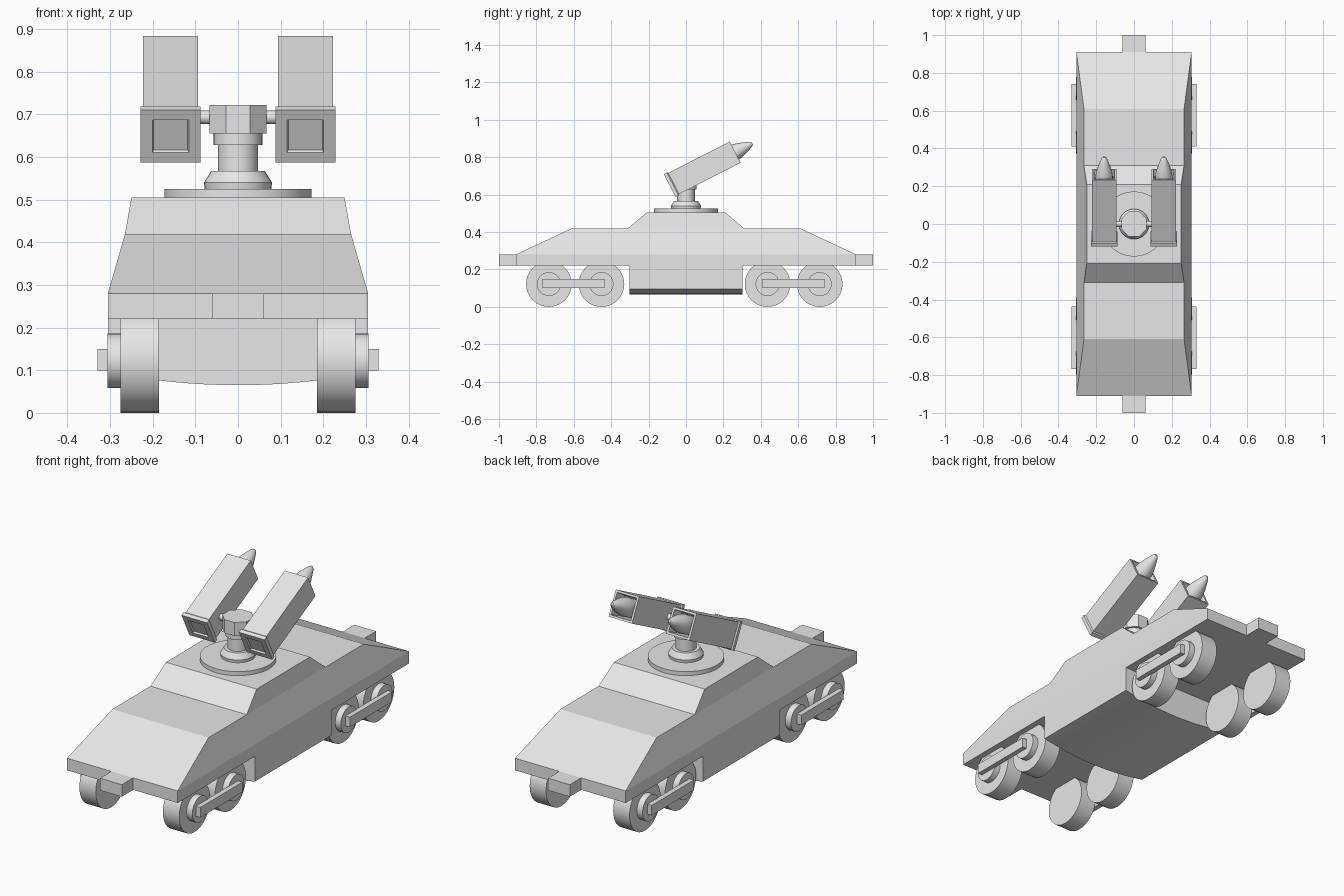
import bpy, bmesh, math
from mathutils import Matrix

if "Cube" in bpy.data.objects:
    bpy.data.objects.remove(bpy.data.objects["Cube"])

grey = bpy.data.materials.new("light grey")
grey.diffuse_color = (0.8, 0.8, 0.8, 1)
grey.use_nodes = True
grey.node_tree.nodes["Principled BSDF"].inputs["Base Color"].default_value = grey.diffuse_color

def finish(name, bm, smooth=False, matrix=None):
    bmesh.ops.recalc_face_normals(bm, faces=bm.faces)
    me = bpy.data.meshes.new(name)
    bm.to_mesh(me)
    bm.free()
    me.materials.append(grey)
    ob = bpy.data.objects.new(name, me)
    bpy.context.collection.objects.link(ob)
    if matrix:
        ob.matrix_world = matrix
    if smooth:
        bpy.context.view_layer.objects.active = ob
        ob.select_set(True)
        bpy.ops.object.shade_smooth_by_angle(angle=math.radians(35))
        ob.select_set(False)
    return ob

def loft(name, rings, matrix=None, smooth=False):
    """Skin a list of equal-length point rings and cap both ends."""
    bm = bmesh.new()
    vs = [[bm.verts.new(p) for p in r] for r in rings]
    n = len(vs[0])
    for a, b in zip(vs, vs[1:]):
        for i in range(n):
            j = (i + 1) % n
            bm.faces.new((a[i], a[j], b[j], b[i]))
    bm.faces.new(vs[0])
    bm.faces.new(vs[-1])
    return finish(name, bm, smooth, matrix)

def rect(hx, hy, z):
    return [(-hx, -hy, z), (hx, -hy, z), (hx, hy, z), (-hx, hy, z)]

def circle(r, z, n, turn=0.0):
    return [(r * math.cos(2 * math.pi * (i + turn) / n),
             r * math.sin(2 * math.pi * (i + turn) / n), z) for i in range(n)]

def box(name, x0, x1, y0, y1, z0, z1):
    m = Matrix.Translation(((x0 + x1) / 2, (y0 + y1) / 2, 0))
    hx, hy = abs(x1 - x0) / 2, abs(y1 - y0) / 2
    return loft(name, [rect(hx, hy, z0), rect(hx, hy, z1)], m)

def turned(name, profile, matrix=None, n=32):
    return loft(name, [circle(r, z, n) for r, z in profile], matrix, True)

# Hull and raised cabin
loft("hull", [rect(.305, .91, .22), rect(.305, .91, .28), rect(.265, .61, .42)])
loft("cabin", [rect(.265, .31, .42), rect(.25, .21, .505)])

# Belly with a gently curved underside
arc = [(-.305 + .61 * i / 16, .065 + .03 * (i / 8 - 1) ** 2) for i in range(17)]
section = [(-.305, .22)] + arc + [(.305, .22)]
loft("belly", [[(x, y, z) for x, z in section] for y in (-.303, .303)], smooth=True)

# Couplers at both ends
for s in (-1, 1):
    box("coupler", -.06, .06, s * .91, s * 1.0, .22, .28)

# Wheels, hubs and connecting rods
for s in (-1, 1):
    for y in (-.733, -.452, .436, .715):
        m = Matrix.Translation((0, y, .122)) @ Matrix.Rotation(s * math.pi / 2, 4, 'Y')
        turned("wheel", [(.122, .185), (.122, .275)], m)
        turned("hub", [(.064, .275), (.064, .306)], m)
    for y in (-.602, .575):
        box("connecting_rod", s * .304, s * .33, y - .166, y + .166, .1, .15)

# Turret ring, pedestal and head
turned("turret_ring", [(.172, .505), (.172, .525)], n=48)
turned("pedestal", [(.078, .525), (.08, .54), (.063, .567), (.047, .567), (.047, .63)])
turned("collar", [(.057, .628), (.057, .657)])
loft("turret_head", [circle(.0725, z, 8, .5) for z in (.655, .722)])

# Axle carrying the launchers
turned("axle", [(.016, -.1), (.016, .1)],
       Matrix.Translation((0, 0, .693)) @ Matrix.Rotation(math.pi / 2, 4, 'Y'), 16)

# Launcher tubes: local z runs along the tube, tilted upward toward the back
for s in (-1, 1):
    m = Matrix.Translation((s * .158, 0, .693)) @ Matrix.Rotation(math.radians(-63), 4, 'X')
    loft("launcher_tube", [rect(.0645, .0635, -.085), rect(.0645, .0635, .295),
                           rect(.054, .053, .295), rect(.045, .044, .2)], m)
    loft("launcher_cap", [rect(.0645, .064, -.074), rect(.0705, .069, -.08),
                          rect(.0705, .069, -.098), rect(.043, .043, -.098),
                          rect(.04, .04, -.09)], m)
    # Missile nose poking out of the open end
    turned("missile", [(.043, .19), (.046, .285), (.043, .305), (.035, .335),
                       (.024, .365), (.015, .388), (.007, .398)], m, 20)
